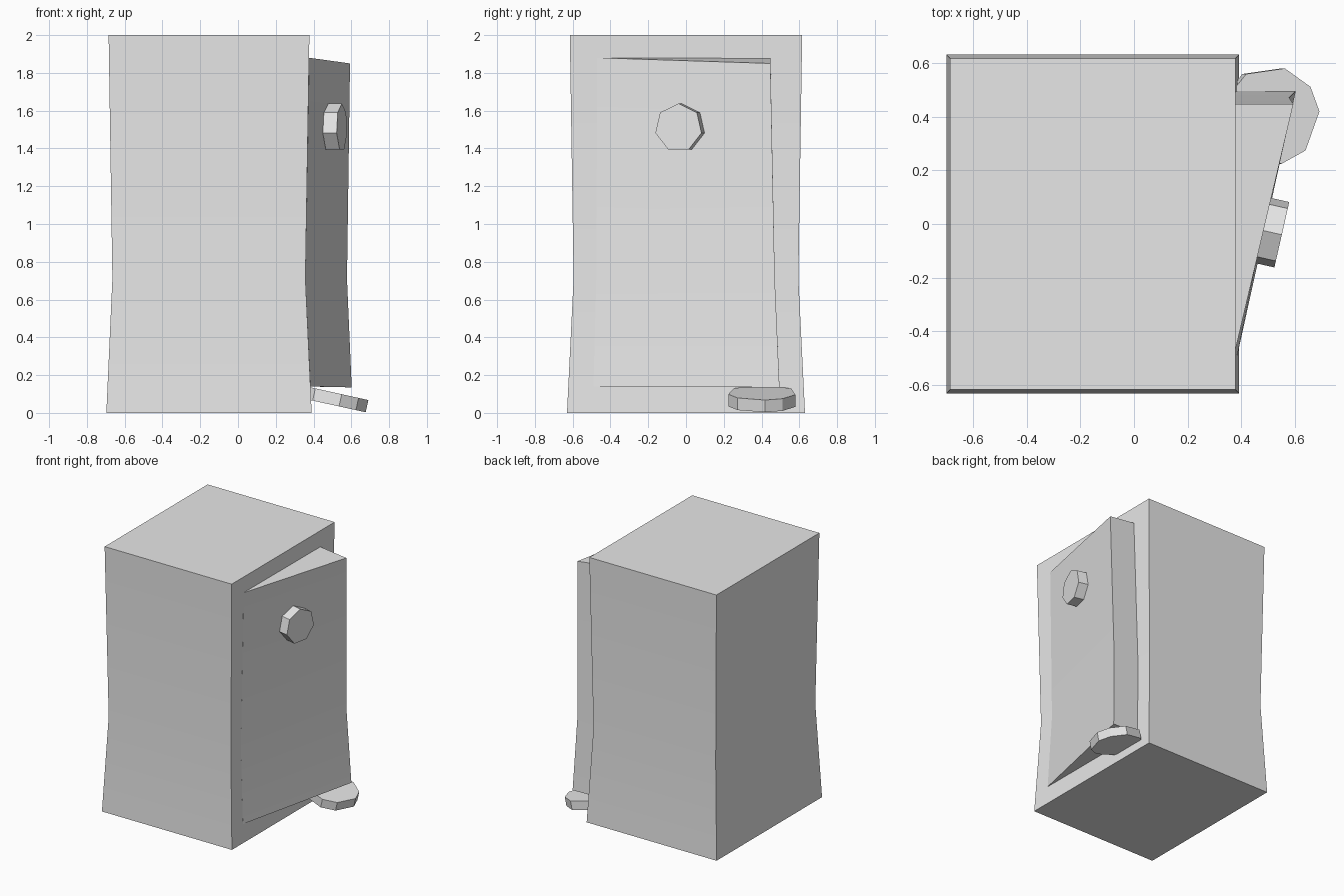
import bpy
from math import cos, sin, radians, tau
from mathutils import Vector, Matrix

cube = bpy.data.objects.get("Cube")
if cube:
    bpy.data.objects.remove(cube, do_unlink=True)

GREY = (0.8, 0.8, 0.8, 1.0)
grey = bpy.data.materials.new("light grey")
grey.use_nodes = True
grey.diffuse_color = GREY
for node in grey.node_tree.nodes:
    if node.type == 'BSDF_PRINCIPLED':
        node.inputs["Base Color"].default_value = GREY


def loft(name, rings):
    """Join matching counter-clockwise rings from bottom to top, capped."""
    n = len(rings[0])
    verts = [p for ring in rings for p in ring]
    faces = [list(range(n))[::-1], list(range(len(verts) - n, len(verts)))]
    for r in range(len(rings) - 1):
        for i in range(n):
            a, b = r * n + i, r * n + (i + 1) % n
            faces.append([a, b, b + n, a + n])
    mesh = bpy.data.meshes.new(name)
    mesh.from_pydata(verts, [], faces)
    mesh.materials.append(grey)
    obj = bpy.data.objects.new(name, mesh)
    bpy.context.collection.objects.link(obj)
    bpy.ops.object.select_all(action='DESELECT')
    obj.select_set(True)
    bpy.context.view_layer.objects.active = obj
    bpy.ops.object.shade_smooth_by_angle(angle=radians(20))
    return obj


def disc(name, angles, radius, depth, normal, centre):
    """Flat-sided disc whose outer face is at centre, facing normal."""
    rings = [[(radius * cos(a), radius * sin(a), z) for a in angles]
             for z in (-depth, 0)]
    obj = loft(name, rings)
    z = Vector(normal).normalized()
    up = Vector((0, 0, 1)) if abs(z.z) < 0.5 else Vector((0, 1, 0))
    x = up.cross(z).normalized()
    turn = Matrix((x, z.cross(x), z)).transposed().to_4x4()
    obj.data.transform(Matrix.Translation(centre) @ turn)
    return obj


# Waisted box body: height, min x, max x, half depth
sections = [(0, -0.697, 0.39, 0.63), (0.71, -0.665, 0.357, 0.595),
            (2, -0.685, 0.378, 0.615)]
loft("body", [[(a, -d, z), (b, -d, z), (b, d, z), (a, d, z)]
              for z, a, b, d in sections])

# Wedge-shaped door standing ajar: body side x, hinge y, free edge x and y,
# height at the hinge, height at the free edge
door = [(0.384, -0.49, 0.602, 0.495, 0.14, 0.135),
        (0.357, -0.475, 0.577, 0.47, 0.71, 0.71),
        (0.377, -0.47, 0.593, 0.447, 1.88, 1.85)]
inset = 0.03
loft("door", [[(s, hy, hz), (fx, fy, fz), (s - inset, fy, hz), (s - inset, hy, hz)]
              for s, hy, fx, fy, hz, fz in door])

# Seven-sided knob on the door
disc("door_knob", [tau * (i / 7 + 0.25) for i in range(7)], 0.128, 0.075,
     (0.97, -0.22, 0), (0.55, -0.04, 1.51))

# Tilted, uneven stepping slab at the foot of the door
slab_angles = [-170, -125, -78, -45, 5, 36, 74, 122, 160]
disc("step_slab", [radians(a) for a in slab_angles], 0.183, 0.066,
     (0.22, 0, 1), (0.512, 0.403, 0.107))
